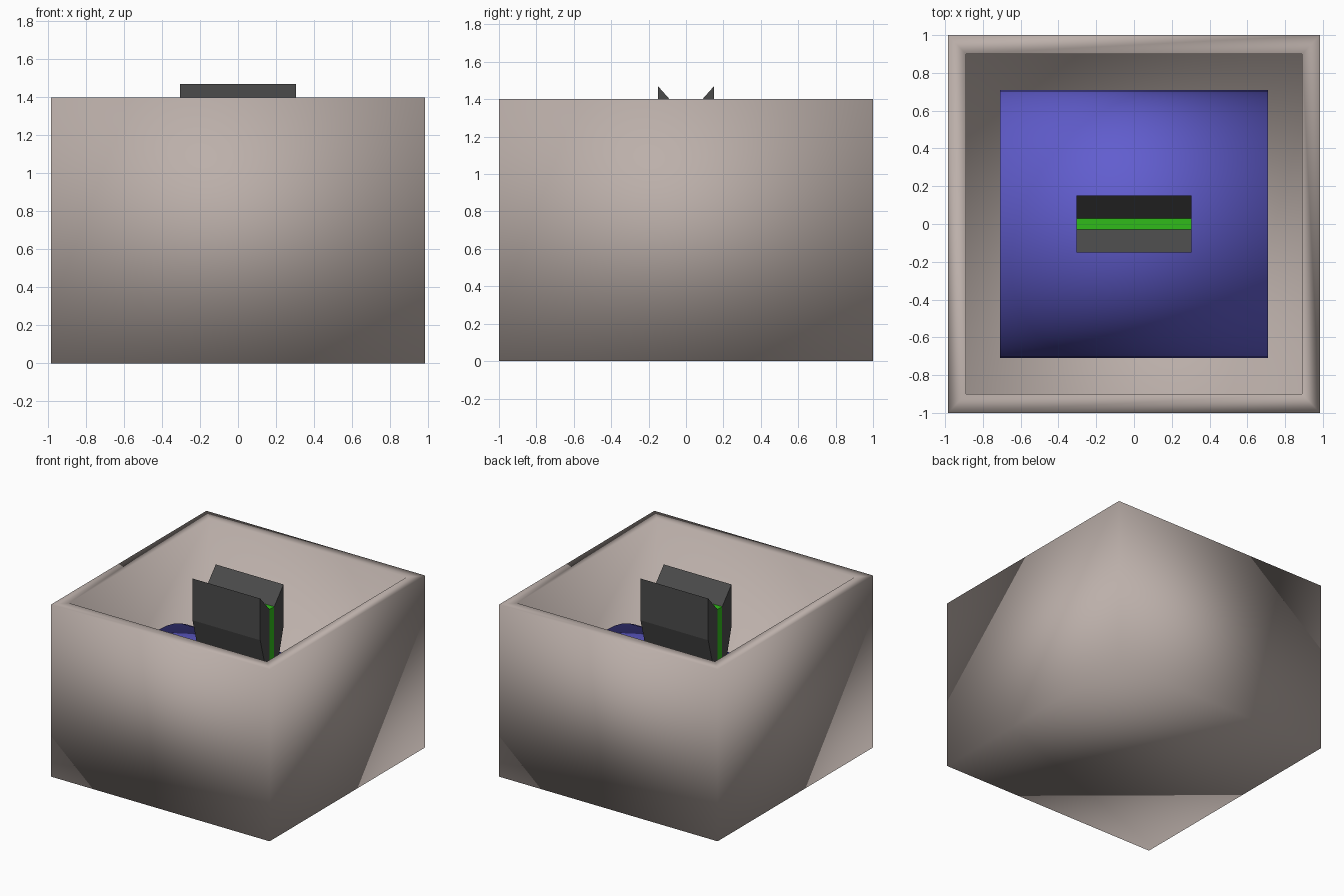
import bpy, math

if "Cube" in bpy.data.objects:
    bpy.data.objects.remove(bpy.data.objects["Cube"])


def material(name, rgb):
    m = bpy.data.materials.new(name)
    m.diffuse_color = (*rgb, 1)
    m.use_nodes = True
    m.node_tree.nodes["Principled BSDF"].inputs["Base Color"].default_value = m.diffuse_color
    return m


STONE = material("warm grey", (0.50, 0.43, 0.40))
BLUE = material("blue", (0.12, 0.11, 0.62))
DARK = material("charcoal", (0.07, 0.07, 0.07))
GREEN = material("green", (0.03, 0.50, 0.01))


def add_mesh(name, verts, faces, mat, smooth=False):
    me = bpy.data.meshes.new(name)
    me.from_pydata(verts, [], faces)
    me.materials.append(mat)
    me.polygons.foreach_set("use_smooth", [smooth] * len(me.polygons))
    ob = bpy.data.objects.new(name, me)
    bpy.context.collection.objects.link(ob)
    return ob


def extrude_x(name, profile, half, mat, smooth=False):
    """Extrude a counter-clockwise (y, z) profile along x, from -half to half."""
    n = len(profile)
    verts = [(x, y, z) for x in (-half, half) for y, z in profile]
    faces = [(i, n + i, n + (i + 1) % n, (i + 1) % n)[::-1] for i in range(n)]
    faces += [tuple(range(n))[::-1], tuple(range(n, 2 * n))]
    return add_mesh(name, verts, faces, mat, smooth)


# Open box with thick walls: outer bottom, outer top, inner top, inner floor rings
rings = [(0.985, 1.0, 0.0), (0.985, 1.0, 1.4), (0.89, 0.90, 1.4), (0.89, 0.90, 0.1)]
verts = [(sx * a, sy * b, z) for a, b, z in rings
         for sx, sy in ((-1, -1), (1, -1), (1, 1), (-1, 1))]
faces = [(4 * r + i, 4 * r + (i + 1) % 4, 4 * r + 4 + (i + 1) % 4, 4 * r + 4 + i)
         for r in range(3) for i in range(4)]
faces += [(3, 2, 1, 0), (12, 13, 14, 15)]
add_mesh("open_box", verts, faces, STONE, True)

# Half drum lying along x on the box floor
R, CZ = 0.71, 0.18
drum = [(R * math.cos(math.pi * i / 24), CZ + R * math.sin(math.pi * i / 24))
        for i in range(25)] + [(-R, 0.1), (R, 0.1)]
extrude_x("drum", drum, R, BLUE, True)

# Two mirrored jaws with bevelled lips, tapering towards the drum
jaw = [(0.03, 0.80), (0.06, 0.80), (0.15, 1.13), (0.15, 1.47), (0.03, 1.335)]
extrude_x("back_jaw", jaw, 0.305, DARK)
extrude_x("front_jaw", [(-y, z) for y, z in reversed(jaw)], 0.305, DARK)

# Green core sheet between the jaws
extrude_x("core_sheet", [(-0.03, 0.80), (0.03, 0.80), (0.03, 1.335), (-0.03, 1.335)],
          0.305, GREEN)
